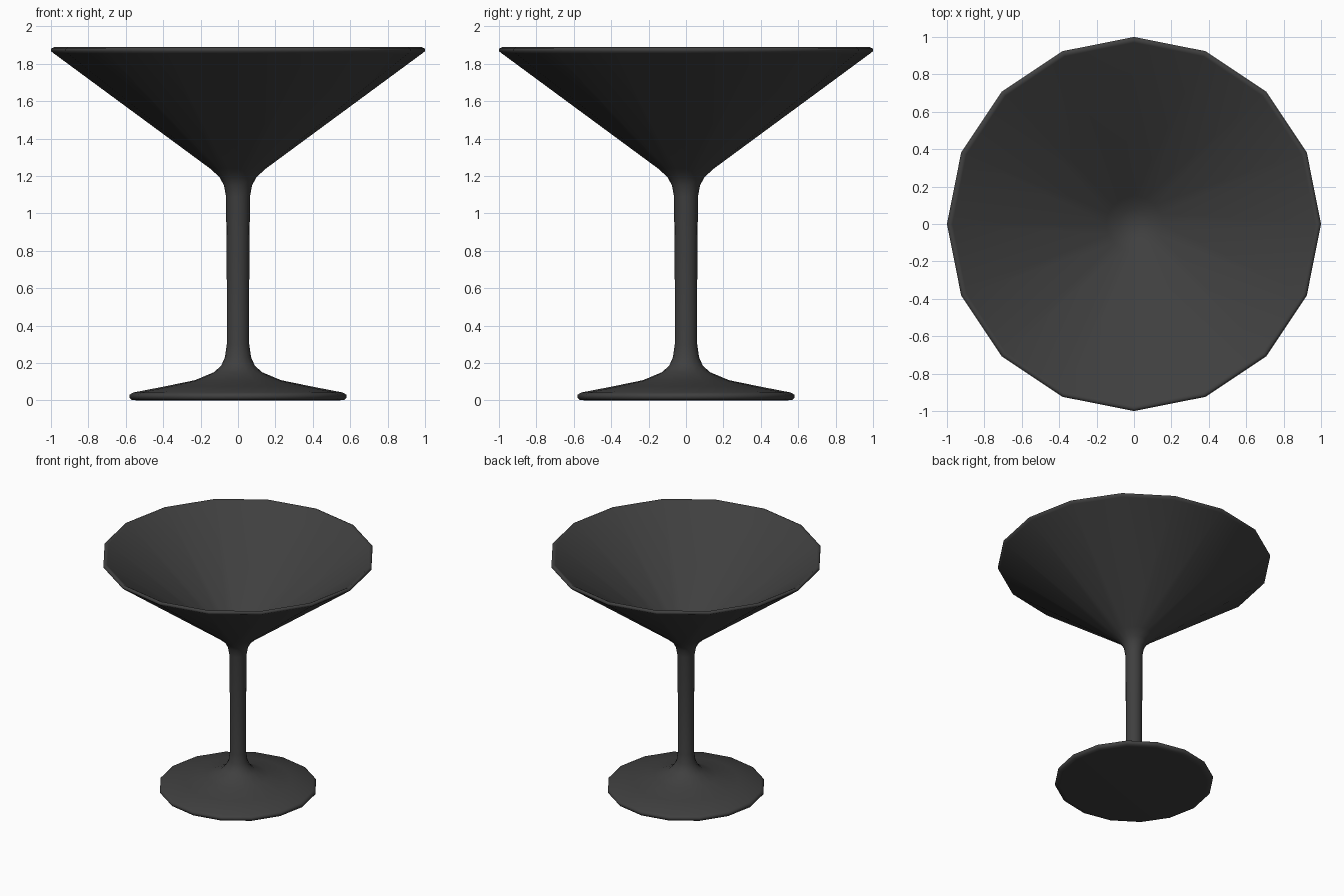
import bpy
import bmesh
from math import cos, sin, tau

SIDES = 16

cube = bpy.data.objects.get("Cube")
if cube:
    bpy.data.objects.remove(cube, do_unlink=True)

# Dark grey material
grey = bpy.data.materials.new("dark grey")
grey.use_nodes = True
colour = (0.05, 0.05, 0.05, 1)
grey.diffuse_color = colour
grey.node_tree.nodes["Principled BSDF"].inputs["Base Color"].default_value = colour


def lathe(name, profile):
    """Spin a (radius, height) profile that starts and ends on the axis."""
    bm = bmesh.new()
    rings = []
    for r, z in profile:
        count = SIDES if r else 1
        rings.append([bm.verts.new((r * cos(tau * i / SIDES), r * sin(tau * i / SIDES), z))
                      for i in range(count)])
    for a, b in zip(rings, rings[1:]):
        for i in range(SIDES):
            j = (i + 1) % SIDES
            quad = [a[i % len(a)], a[j % len(a)], b[j % len(b)], b[i % len(b)]]
            bm.faces.new(list(dict.fromkeys(quad)))
    bmesh.ops.recalc_face_normals(bm, faces=bm.faces)
    for face in bm.faces:
        face.smooth = True
    mesh = bpy.data.meshes.new(name)
    bm.to_mesh(mesh)
    bm.free()
    mesh.materials.append(grey)
    obj = bpy.data.objects.new(name, mesh)
    bpy.context.collection.objects.link(obj)
    return obj


# Foot, stem, outer bowl, rim, then the hollow inside of the bowl
foot = [(0, 0), (0.54, 0), (0.57, 0.003), (0.58, 0.015), (0.58, 0.03), (0.56, 0.042),
        (0.39, 0.075), (0.23, 0.108), (0.13, 0.15), (0.09, 0.185), (0.07, 0.23)]
stem = [(0.06, 0.3), (0.06, 0.63), (0.064, 1.09), (0.075, 1.15), (0.1, 1.195)]
bowl = [(0.15, 1.24), (0.985, 1.855), (1.0, 1.867), (1.0, 1.88), (0.985, 1.888), (0.97, 1.88)]
inside = [(0.15, 1.277), (0.08, 1.235), (0, 1.22)]
glass = lathe("cocktail_glass", foot + stem + bowl + inside)
